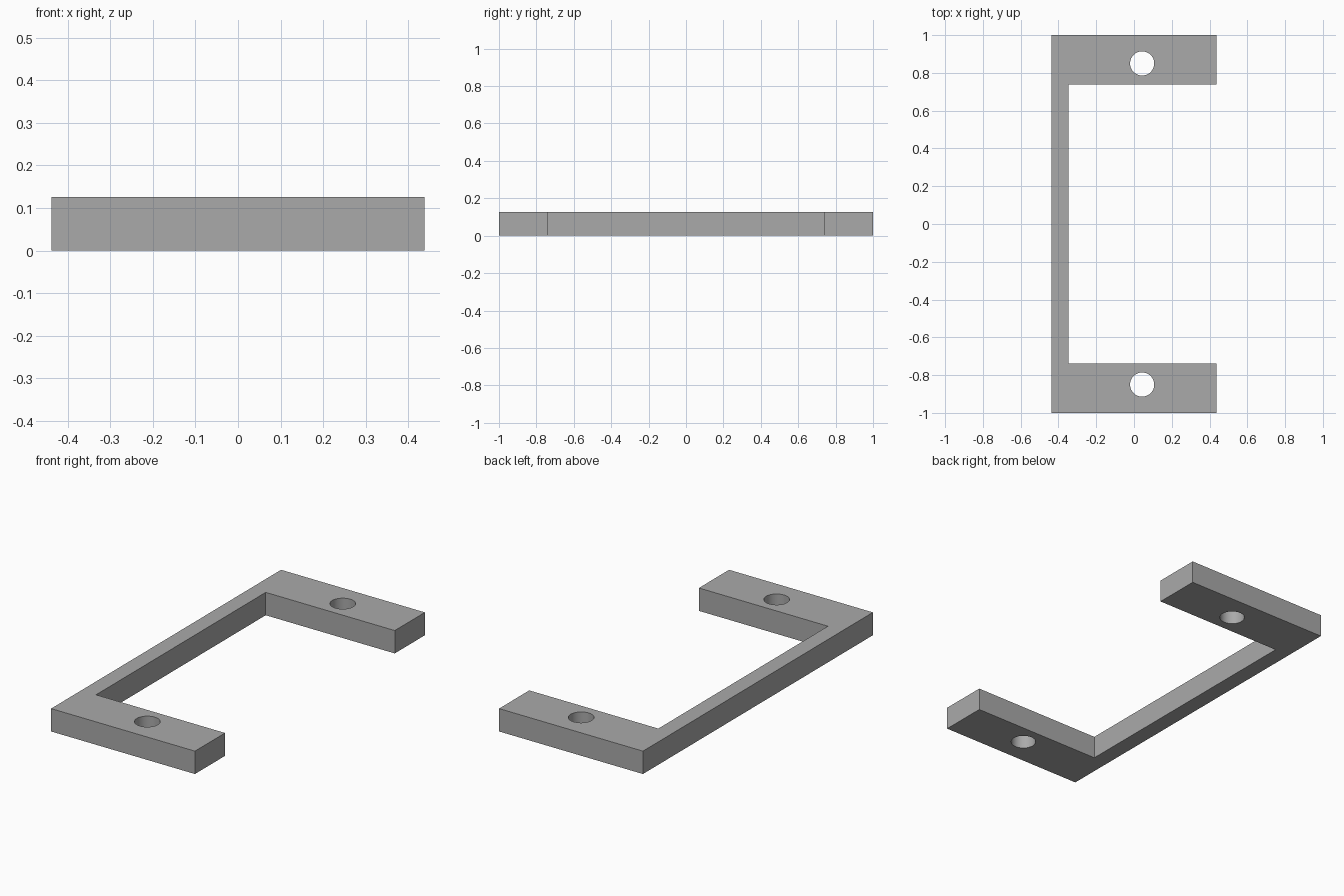
import bpy
import bmesh

HEIGHT = 0.126
HOLE_X, HOLE_Y, HOLE_RADIUS = 0.043, 0.85, 0.064

cube = bpy.data.objects.get("Cube")
if cube:
    bpy.data.objects.remove(cube, do_unlink=True)

# Plain grey material
grey = bpy.data.materials.new("plain grey")
grey.use_nodes = True
colour = (0.4, 0.4, 0.4, 1)
grey.diffuse_color = colour
grey.node_tree.nodes["Principled BSDF"].inputs["Base Color"].default_value = colour

# Bracket: C-shaped profile, mirrored front to back, then extruded upwards
half = [(-0.438, 1), (0.438, 1), (0.438, 0.738), (-0.348, 0.738)]
profile = half + [(x, -y) for x, y in reversed(half)]
bm = bmesh.new()
base = bm.faces.new([bm.verts.new((x, y, 0)) for x, y in profile])
top = bmesh.ops.extrude_face_region(bm, geom=[base])["geom"]
bmesh.ops.translate(bm, vec=(0, 0, HEIGHT),
                    verts=[v for v in top if isinstance(v, bmesh.types.BMVert)])
bmesh.ops.recalc_face_normals(bm, faces=bm.faces)
mesh = bpy.data.meshes.new("bracket")
bm.to_mesh(mesh)
bm.free()
mesh.materials.append(grey)
bracket = bpy.data.objects.new("bracket", mesh)
bpy.context.collection.objects.link(bracket)
bpy.context.view_layer.objects.active = bracket

# Screw hole through each arm
for side in (-1, 1):
    bpy.ops.mesh.primitive_cylinder_add(vertices=48, radius=HOLE_RADIUS, depth=0.5,
                                        location=(HOLE_X, side * HOLE_Y, HEIGHT / 2))
    cutter = bpy.context.object
    cutter.name = "hole_cutter"
    cutter.hide_render = True
    cutter.data.materials.append(grey)
    cut = bracket.modifiers.new("screw hole", "BOOLEAN")
    cut.operation = "DIFFERENCE"
    cut.solver = "EXACT"
    cut.object = cutter
    bpy.context.view_layer.objects.active = bracket
    bpy.ops.object.modifier_apply(modifier=cut.name)
    bpy.data.objects.remove(cutter, do_unlink=True)

# Smooth hole walls, sharp edges
bpy.ops.object.select_all(action="DESELECT")
bracket.select_set(True)
bpy.context.view_layer.objects.active = bracket
bpy.ops.object.shade_smooth_by_angle()
